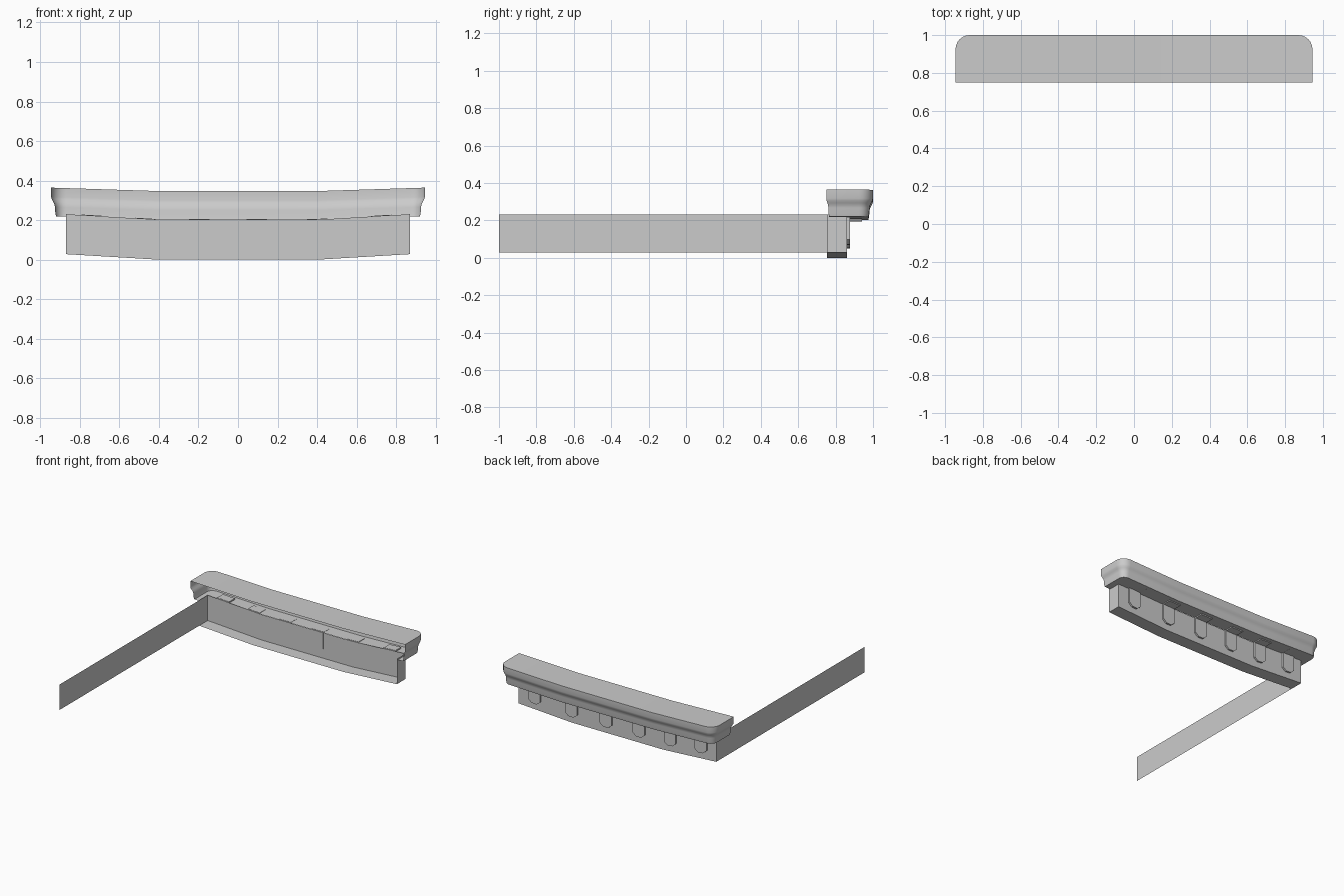
import bpy, bmesh
from math import sin, cos, pi

if "Cube" in bpy.data.objects:
    bpy.data.objects.remove(bpy.data.objects["Cube"])

FRONT, WALL = 0.755, 0.862   # open front edge and frieze wall depth


def bend(x, amount):
    """Gentle sag: flat middle third, rising towards both ends."""
    return amount * max(0.0, (abs(x) - 0.4) / 0.47)


def make(name, faces, smooth=False):
    bm = bmesh.new()
    for f in faces:
        bm.faces.new([bm.verts.new(p) for p in f])
    bmesh.ops.remove_doubles(bm, verts=bm.verts, dist=1e-5)
    bmesh.ops.recalc_face_normals(bm, faces=bm.faces)
    me = bpy.data.meshes.new(name)
    bm.to_mesh(me)
    bm.free()
    ob = bpy.data.objects.new(name, me)
    bpy.context.collection.objects.link(ob)
    if smooth:
        bpy.ops.object.select_all(action='DESELECT')
        bpy.context.view_layer.objects.active = ob
        ob.select_set(True)
        bpy.ops.object.shade_smooth_by_angle(angle=0.6)
    return ob


# Crown moulding: profile swept round a U-shaped path, open at the front
def ring(d, z):
    r = 0.075 - d
    half = [(0.945 - d, 0.75 + d * 0.6)]
    half += [(0.87 + r * cos(a * pi / 12), 0.925 + r * sin(a * pi / 12)) for a in range(7)]
    half += [(0.4, 0.925 + r)]
    pts = half + [(-x, y) for x, y in reversed(half)]
    return [(x, y, z + bend(x, 0.015)) for x, y in pts]


profile = [(0, 0.347), (0, 0.300), (0.003, 0.289), (0.010, 0.276), (0.016, 0.265),
           (0.019, 0.250), (0.021, 0.220), (0.025, 0.203)]
rings = [ring(d, z) for d, z in profile]
crown = []
for a, b in zip(rings, rings[1:]):
    for i in range(len(a) - 1):
        crown.append([a[i], a[i + 1], b[i + 1], b[i]])


def plate(pts, front, inner):
    """Strips from the path to a front line, which steps back between the returns."""
    out = []
    for p, q in zip(pts, pts[1:]):
        if abs(p[0] - q[0]) < 1e-5:
            continue
        y = inner if abs(p[0] + q[0]) / 2 < 0.87 else front
        face = [p, q, (q[0], y, q[2]), (p[0], y, p[2])]
        if abs(face[0][1] - y) < 1e-5:
            face.pop(0)
        out.append(face)
    return out


# bend() differs slightly over the rounded corners, so each strip keeps its own height
crown += plate(rings[0], 0.75, 0.75)
crown += plate(rings[-1], 0.765, WALL)
make("crown_moulding", crown, True)

# Frieze: back wall, underside and short end returns
xs = [-0.87, -0.4, 0.4, 0.87]


def fz(x, y, z):
    return (x, y, z + bend(x, 0.028))


frieze = []
for a, b in zip(xs, xs[1:]):
    frieze.append([fz(a, WALL, 0), fz(b, WALL, 0), fz(b, WALL, 0.202), fz(a, WALL, 0.202)])
    frieze.append([fz(a, FRONT, 0), fz(b, FRONT, 0), fz(b, WALL, 0), fz(a, WALL, 0)])
for x in (-0.87, 0.87):
    frieze.append([fz(x, FRONT, 0), fz(x, WALL, 0), fz(x, WALL, 0.202), fz(x, FRONT, 0.202)])
make("frieze", frieze)

# Long thin side panel on the left
make("side_panel", [[fz(-0.87, -1, 0), fz(-0.87, FRONT, 0),
                     fz(-0.87, FRONT, 0.202), fz(-0.87, -1, 0.202)]])


# Brackets: tapered plate on the frieze plus a flat block under the soffit
def prism(cx, outline, y0, y1):
    a = [fz(cx + x, y0, z) for x, z in outline]
    b = [fz(cx + x, y1, z) for x, z in outline]
    n = len(a)
    return [a, b[::-1]] + [[a[i], a[(i + 1) % n], b[(i + 1) % n], b[i]] for i in range(n)]


tongue = [(-0.052, 0.203), (-0.052, 0.075), (-0.022, 0.05),
          (0.022, 0.05), (0.052, 0.075), (0.052, 0.203)]
block = [(-0.052, 0.205), (-0.052, 0.194), (0.052, 0.194), (0.052, 0.205)]
for i, cx in enumerate((-0.74, -0.47, -0.195, 0.095, 0.40, 0.725)):
    make(f"bracket_plate_{i + 1}", prism(cx, tongue, WALL - 0.001, 0.876))
    make(f"bracket_block_{i + 1}", prism(cx, block, 0.87, 0.942))
